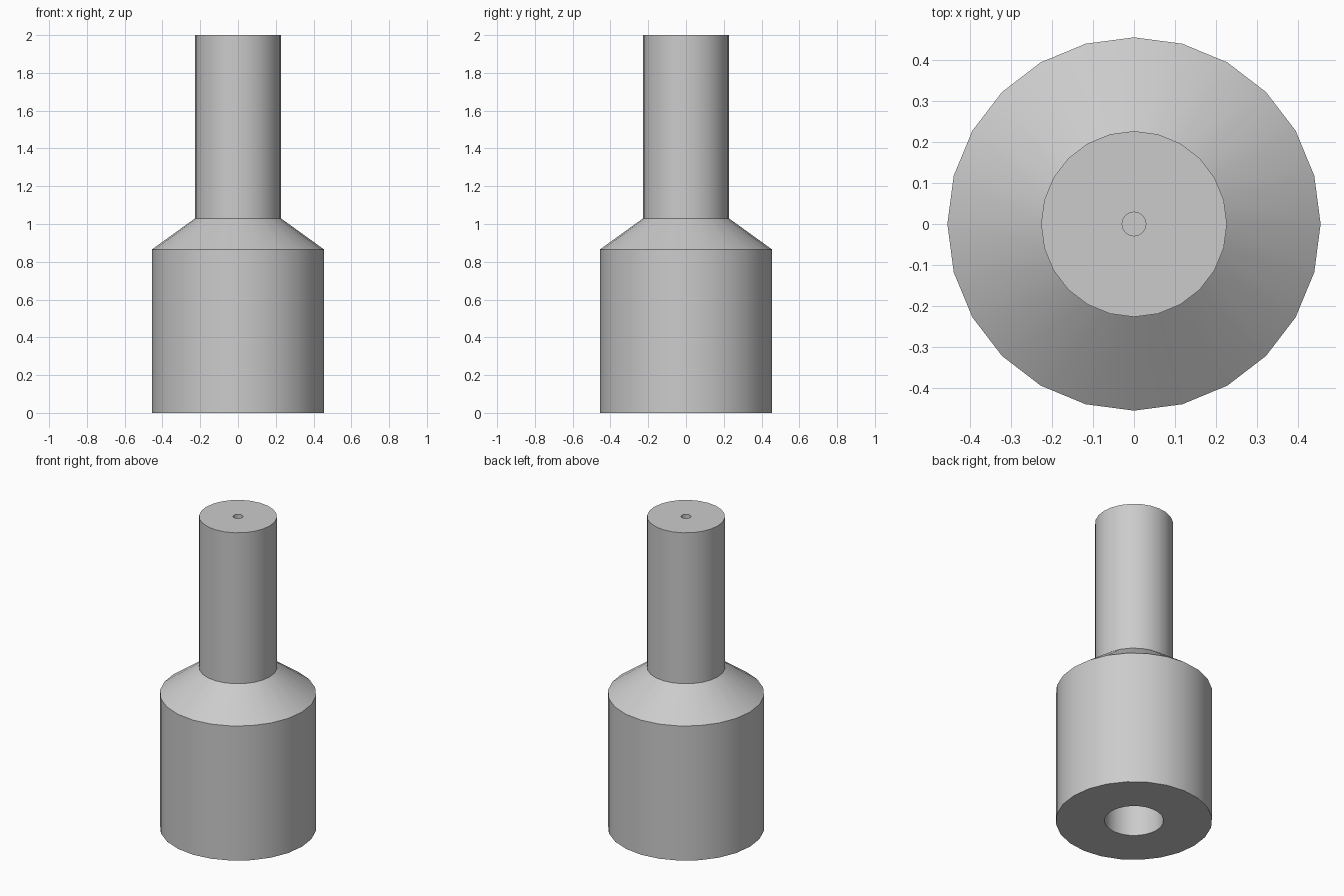
import bpy
import math

SIDES = 24

cube = bpy.data.objects.get("Cube")
if cube:
    bpy.data.objects.remove(cube, do_unlink=True)

# Plain grey metal
metal = bpy.data.materials.new("grey metal")
metal.use_nodes = True
colour = (0.6, 0.6, 0.6, 1)
metal.diffuse_color = colour
metal.node_tree.nodes["Principled BSDF"].inputs["Base Color"].default_value = colour


def lathe(name, profile):
    """Turn a (radius, height) profile about z, capping both ends."""
    verts, faces = [], []
    for radius, height in profile:
        for i in range(SIDES):
            a = math.tau * i / SIDES
            verts.append((radius * math.cos(a), radius * math.sin(a), height))
    for ring in range(len(profile) - 1):
        low, high = ring * SIDES, (ring + 1) * SIDES
        for i in range(SIDES):
            j = (i + 1) % SIDES
            faces.append((low + i, low + j, high + j, high + i))
    faces.append(tuple(reversed(range(SIDES))))
    faces.append(tuple(range(len(verts) - SIDES, len(verts))))
    mesh = bpy.data.meshes.new(name)
    mesh.from_pydata(verts, [], faces)
    mesh.materials.append(metal)
    obj = bpy.data.objects.new(name, mesh)
    bpy.context.collection.objects.link(obj)
    bpy.ops.object.select_all(action="DESELECT")
    obj.select_set(True)
    bpy.context.view_layer.objects.active = obj
    bpy.ops.object.shade_smooth_by_angle(angle=math.radians(30))
    return obj


# One turned piece: blind bottom bore, body, shoulder, stem, centre hole in the top
lathe("stepped_shaft", [
    (0.172, 0.80), (0.172, 0),
    (0.456, 0), (0.456, 0.865),
    (0.227, 1.03), (0.227, 2),
    (0.029, 2), (0.029, 1.9),
])
